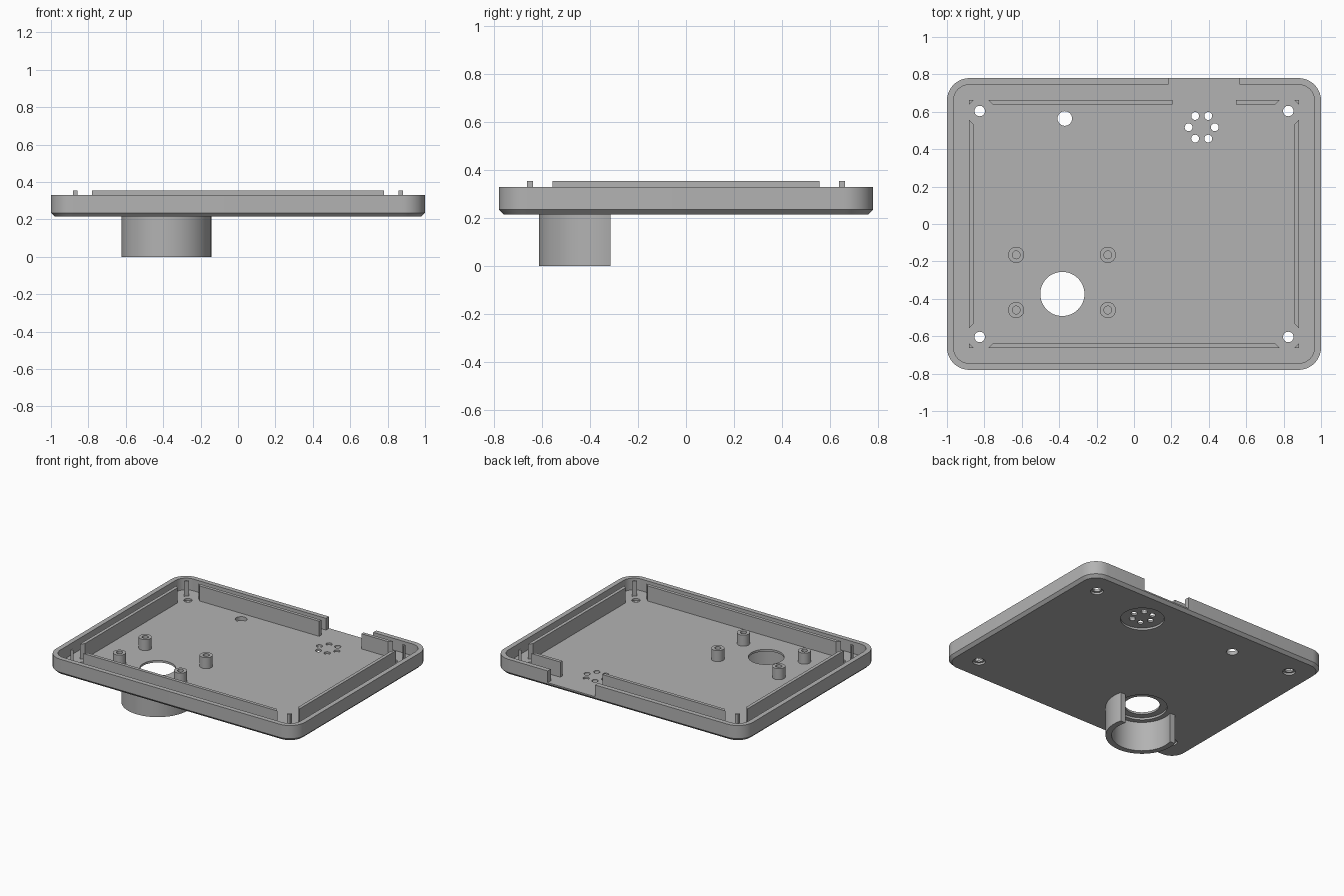
import bpy, bmesh
from math import cos, sin, pi, radians

if "Cube" in bpy.data.objects:
    bpy.data.objects.remove(bpy.data.objects["Cube"])

grey = bpy.data.materials.new("matte grey")
grey.use_nodes = True
grey.diffuse_color = (0.45, 0.45, 0.45, 1)
grey.node_tree.nodes["Principled BSDF"].inputs["Base Color"].default_value = (0.45, 0.45, 0.45, 1)

BASE, FLOOR, RIM, LIP = 0.215, 0.245, 0.33, 0.355
SINK = FLOOR - 0.01


def rounded_rect(hx, hy, r, n=10):
    pts = []
    for k, (sx, sy) in enumerate([(1, 1), (-1, 1), (-1, -1), (1, -1)]):
        for i in range(n + 1):
            a = pi / 2 * (k + i / n)
            pts.append((sx * (hx - r) + r * cos(a), sy * (hy - r) + r * sin(a)))
    return pts


def circle(x, y, r, n=32):
    return [(x + r * cos(2 * pi * i / n), y + r * sin(2 * pi * i / n)) for i in range(n)]


def box(x0, x1, y0, y1):
    return [(x0, y0), (x1, y0), (x1, y1), (x0, y1)]


def loft(name, *levels):
    """Closed solid through outlines given as (points, z)."""
    bm = bmesh.new()
    rings = [[bm.verts.new((x, y, z)) for x, y in pts] for pts, z in levels]
    bm.faces.new(rings[0][::-1])
    bm.faces.new(rings[-1])
    for a, b in zip(rings, rings[1:]):
        for i in range(len(a)):
            j = (i + 1) % len(a)
            bm.faces.new((a[i], a[j], b[j], b[i]))
    bmesh.ops.recalc_face_normals(bm, faces=bm.faces)
    me = bpy.data.meshes.new(name)
    bm.to_mesh(me)
    bm.free()
    me.materials.append(grey)
    ob = bpy.data.objects.new(name, me)
    bpy.context.collection.objects.link(ob)
    return ob


def prism(name, pts, z0, z1):
    return loft(name, (pts, z0), (pts, z1))


def cut(ob, pts, z0, z1):
    """Subtract a prism from the object and bake the result."""
    cutter = prism("cutter", pts, z0, z1)
    cutter.hide_render = True
    mod = ob.modifiers.new("cut", 'BOOLEAN')
    mod.operation, mod.solver, mod.object = 'DIFFERENCE', 'EXACT', cutter
    dg = bpy.context.evaluated_depsgraph_get()
    me = bpy.data.meshes.new_from_object(ob.evaluated_get(dg))
    ob.modifiers.clear()
    ob.data = me
    bpy.data.objects.remove(cutter)


def smooth(ob):
    bpy.ops.object.select_all(action='DESELECT')
    ob.select_set(True)
    bpy.context.view_layer.objects.active = ob
    bpy.ops.object.shade_smooth_by_angle(angle=radians(30))


# Tray with chamfered underside, hollowed from above
outer = rounded_rect(1, 0.78, 0.12)
tray = loft("tray", (rounded_rect(0.98, 0.76, 0.10), BASE), (outer, BASE + 0.02), (outer, RIM))
cut(tray, rounded_rect(0.965, 0.745, 0.085), FLOOR, 0.5)

# Cable notch through the back wall
cut(tray, box(0.185, 0.565, 0.70, 0.9), FLOOR, 0.5)

# Counterbored screw holes in the corners
for sx in (-1, 1):
    for sy in (-1, 1):
        cut(tray, circle(sx * 0.825, sy * 0.604, 0.042), 0.1, BASE + 0.015)
        cut(tray, circle(sx * 0.825, sy * 0.604, 0.028), 0.1, 0.5)

# Indicator hole
cut(tray, circle(-0.37, 0.564, 0.039), 0.1, 0.5)

# Sounder recess underneath with a ring of six holes
SX, SY = 0.362, 0.517
cut(tray, circle(SX, SY, 0.145, 48), 0.1, BASE + 0.015)
for i in range(6):
    a = i * pi / 3
    cut(tray, circle(SX + 0.07 * cos(a), SY + 0.07 * sin(a), 0.021, 24), 0.1, 0.5)

# Sensor opening with a shallow recess underneath
CX, CY = -0.383, -0.374
cut(tray, circle(CX, CY, 0.165, 48), 0.1, BASE + 0.015)
cut(tray, circle(CX, CY, 0.118, 48), 0.1, 0.5)
smooth(tray)

# Open-backed shroud hanging below the sensor opening
shroud = prism("sensor_shroud", circle(CX, CY, 0.24, 64), 0, BASE + 0.005)
cut(shroud, circle(CX, CY, 0.20, 64), -0.1, 0.5)
cut(shroud, box(CX - 0.4, CX + 0.4, -0.315, 0.2), -0.1, 0.5)
smooth(shroud)

# Standoffs with blind pilot holes
for x in (-0.63, -0.14):
    for y in (-0.165, -0.46):
        post = prism("standoff", circle(x, y, 0.043), SINK, 0.325)
        cut(post, circle(x, y, 0.021, 24), FLOOR + 0.005, 0.5)
        smooth(post)

# Locating lip: mitred ribs along each side, small wedges at the corners
HX, HY, T = 0.882, 0.663, 0.024
EX, EY = 0.78, 0.556
prism("front_rib", [(-EX, -HY), (EX, -HY), (EX - T, T - HY), (T - EX, T - HY)], SINK, LIP)
prism("back_rib_right", [(-EX, HY), (T - EX, HY - T), (0.205, HY - T), (0.205, HY)], SINK, LIP)
prism("back_rib_left", [(EX, HY), (0.545, HY), (0.545, HY - T), (EX - T, HY - T)], SINK, LIP)
for s, side in ((-1, "right"), (1, "left")):
    prism(side + "_rib", [(s * HX, -EY), (s * HX, EY),
                          (s * (HX - T), EY - T), (s * (HX - T), T - EY)], SINK, LIP)
    for t in (-1, 1):
        prism(side + "_corner_wedge", [(s * HX, t * HY), (s * (HX - T), t * HY),
                                       (s * HX, t * (HY - T))], SINK, LIP)
